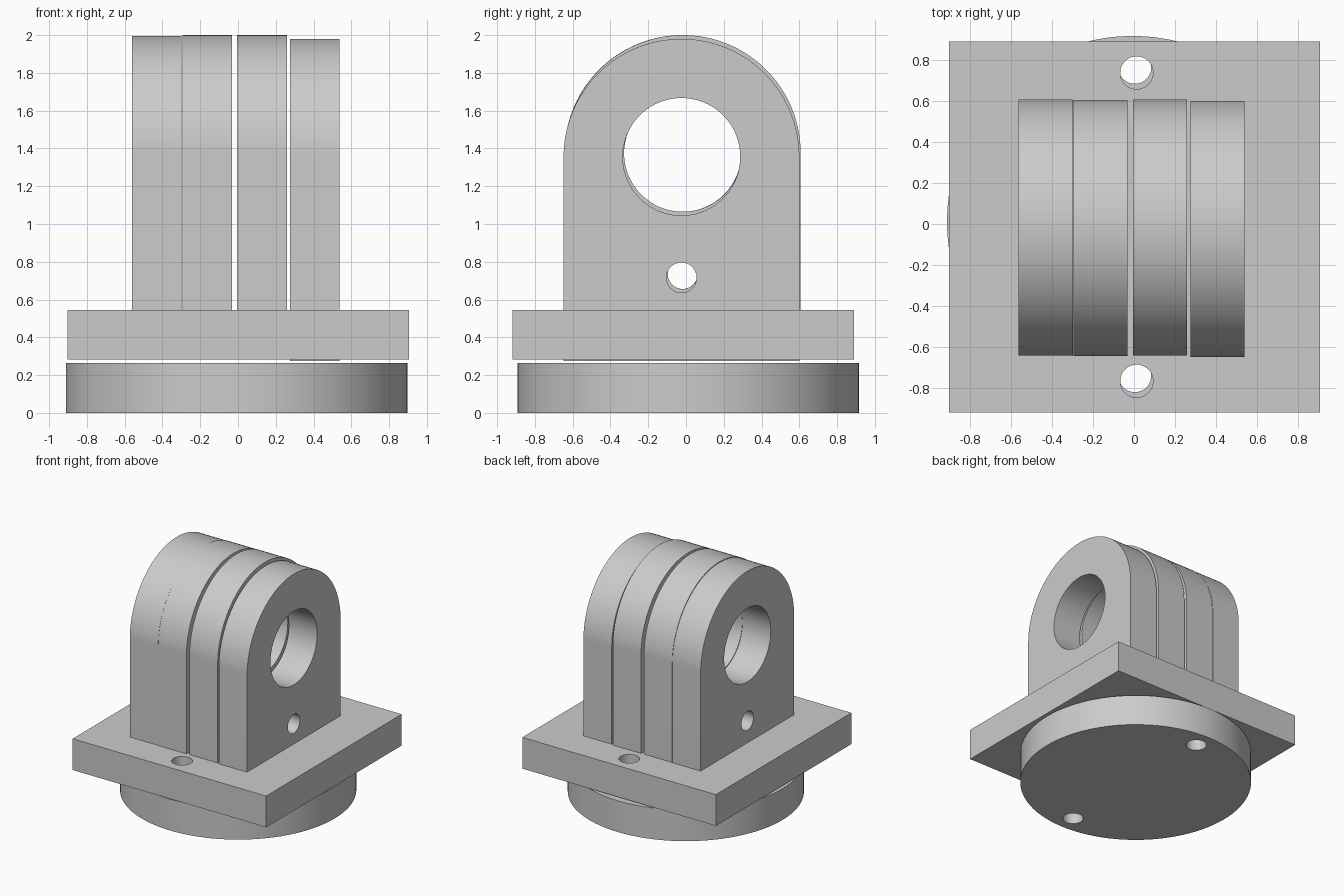
import bpy
import math
from mathutils import Matrix, Vector

cube = bpy.data.objects.get("Cube")
if cube:
    bpy.data.objects.remove(cube, do_unlink=True)

grey = bpy.data.materials.new("plain_grey")
grey.use_nodes = True
grey.diffuse_color = (0.6, 0.6, 0.6, 1)
grey.node_tree.nodes["Principled BSDF"].inputs["Base Color"].default_value = (0.6, 0.6, 0.6, 1)


def arc(cx, cy, radius, start=0.0, sweep=math.tau, steps=96):
    """Points along an arc; a full turn leaves out the repeated end point."""
    count = steps if sweep == math.tau else steps + 1
    return [(cx + radius * math.cos(start + sweep * i / steps),
             cy + radius * math.sin(start + sweep * i / steps)) for i in range(count)]


def slab(name, outlines, thickness, matrix):
    """Extrude a flat outline with holes, centred on its own plane."""
    curve = bpy.data.curves.new(name, "CURVE")
    curve.dimensions = "2D"
    curve.fill_mode = "BOTH"
    curve.extrude = thickness / 2
    for points in outlines:
        spline = curve.splines.new("POLY")
        spline.points.add(len(points) - 1)
        for point, (x, y) in zip(spline.points, points):
            point.co = (x, y, 0, 1)
        spline.use_cyclic_u = True
    obj = bpy.data.objects.new(name, curve)
    bpy.context.collection.objects.link(obj)
    bpy.ops.object.select_all(action="DESELECT")
    obj.select_set(True)
    bpy.context.view_layer.objects.active = obj
    bpy.ops.object.convert(target="MESH")
    obj = bpy.context.view_layer.objects.active
    # Weld the caps to the walls
    bpy.ops.object.mode_set(mode="EDIT")
    bpy.ops.mesh.select_all(action="SELECT")
    bpy.ops.mesh.remove_doubles(threshold=0.0001)
    bpy.ops.mesh.normals_make_consistent(inside=False)
    bpy.ops.object.mode_set(mode="OBJECT")
    obj.data.transform(matrix)
    obj.data.materials.clear()
    obj.data.materials.append(grey)
    bpy.ops.object.shade_smooth_by_angle(angle=math.radians(30))
    return obj


THICK = 0.264
HALF = 0.904
LUG_R = 0.624
bolt_holes = [arc(0.011, side * 0.751, 0.08, steps=48) for side in (-1, 1)]

# Round base disc with two bolt holes
slab("base_disc", [arc(0, 0, HALF)] + bolt_holes, THICK,
     Matrix.Translation(Vector((-0.007, 0.012, THICK / 2))))

# Square mounting plate with matching bolt holes
square = [(-HALF, -HALF), (HALF, -HALF), (HALF, HALF), (-HALF, HALF)]
slab("mounting_plate", [square] + bolt_holes, THICK,
     Matrix.Translation(Vector((0.002, -0.014, 0.414))))

# Four upright lugs: arched outline, large bore and small pin hole
arch = [(-LUG_R, 0), (LUG_R, 0)] + arc(0, 1.08, LUG_R, 0, math.pi)
lug_outlines = [arch, arc(0, 1.08, 0.311), arc(0, 0.44, 0.08, steps=48)]
stand_up = Matrix(((0, 0, 1, 0), (1, 0, 0, 0), (0, 1, 0, 0), (0, 0, 0, 1)))
lugs = (
    ("outer_right_lug", -0.43, -0.017, 0.292),
    ("inner_right_lug", -0.163, -0.019, 0.296),
    ("inner_left_lug", 0.127, -0.017, 0.296),
    ("outer_left_lug", 0.406, -0.024, 0.276),
)
for name, x, y, z in lugs:
    slab(name, lug_outlines, THICK, Matrix.Translation(Vector((x, y, z))) @ stand_up)
